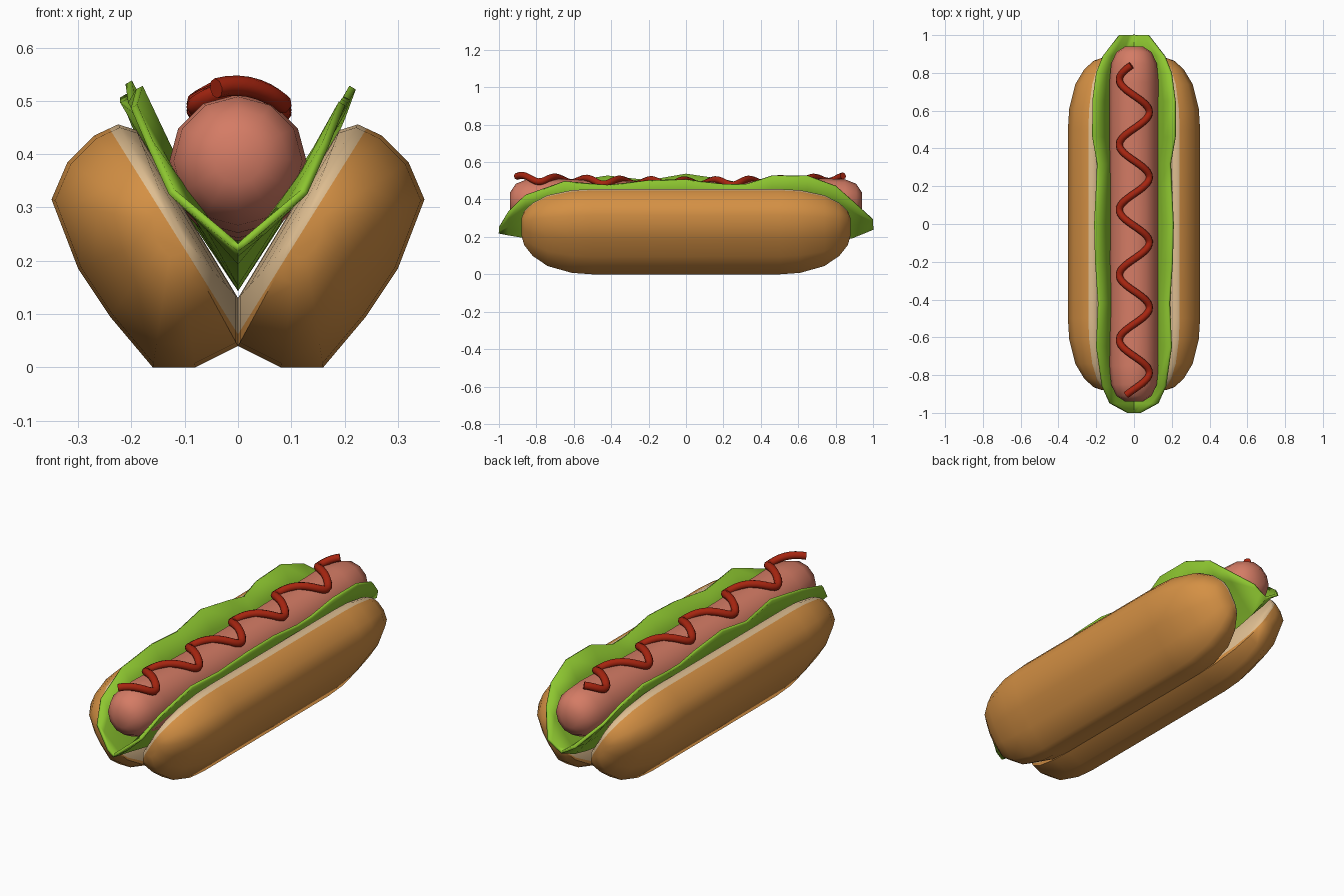
import bpy, bmesh, math
from mathutils import Vector

if "Cube" in bpy.data.objects:
    bpy.data.objects.remove(bpy.data.objects["Cube"])


def material(name, rgb):
    m = bpy.data.materials.new(name)
    m.diffuse_color = (*rgb, 1)
    m.use_nodes = True
    m.node_tree.nodes["Principled BSDF"].inputs["Base Color"].default_value = m.diffuse_color
    return m


CRUST = material("bun crust", (0.66, 0.28, 0.058))
CRUMB = material("bun crumb", (0.73, 0.51, 0.28))
GREEN = material("lettuce green", (0.27, 0.57, 0.03))
MEAT = material("sausage pink", (0.66, 0.20, 0.13))
RED = material("ketchup red", (0.38, 0.018, 0.005))


def loft(rings, closed=True):
    """Skin a list of point rings; closed rings also get end caps."""
    bm = bmesh.new()
    vs = [[bm.verts.new(p) for p in r] for r in rings]
    n = len(rings[0])
    for a, b in zip(vs, vs[1:]):
        for i in range(n if closed else n - 1):
            j = (i + 1) % n
            bm.faces.new((a[i], a[j], b[j], b[i]))
    if closed:
        bm.faces.new(vs[0])
        bm.faces.new(vs[-1])
    bmesh.ops.recalc_face_normals(bm, faces=bm.faces)
    return bm


def make(name, bm, mats, angle=50):
    me = bpy.data.meshes.new(name)
    bm.to_mesh(me)
    bm.free()
    for m in mats:
        me.materials.append(m)
    ob = bpy.data.objects.new(name, me)
    bpy.context.collection.objects.link(ob)
    smooth(ob, angle)
    return ob


def smooth(ob, angle):
    bpy.ops.object.select_all(action='DESELECT')
    ob.select_set(True)
    bpy.context.view_layer.objects.active = ob
    bpy.ops.object.shade_smooth_by_angle(angle=math.radians(angle))


def both_ends(stations):
    return [(-y, s) for y, s in reversed(stations)] + stations


# bun halves: lofted half-loaf, crumb colour near the sloping cut face
section = [(0, .13), (.19, .445), (.225, .456), (.27, .435), (.32, .385), (.35, .315),
           (.30, .185), (.24, .095), (.16, 0), (.08, 0), (0, .04)]
bun_ends = both_ends([(.5, 1), (.61, .97), (.74, .83), (.82, .62), (.865, .4), (.88, .2)])
cx, cz = .12, .26
cut_no = Vector((1.6, 0, -1)).normalized()
cut_co = Vector((0, 0, .13))
for side, name in ((1, "bun_right"), (-1, "bun_left")):
    bm = loft([[(cx + (x - cx) * s, y, cz + (z - cz) * s) for x, z in section]
               for y, s in bun_ends])
    bmesh.ops.bisect_plane(bm, geom=bm.verts[:] + bm.edges[:] + bm.faces[:],
                           plane_co=cut_co + cut_no * .036, plane_no=cut_no)
    for f in bm.faces:
        f.material_index = int((f.calc_center_median() - cut_co).dot(cut_no) < .036)
    for v in bm.verts:
        v.co.x *= side
    bmesh.ops.recalc_face_normals(bm, faces=bm.faces)
    make(name, bm, [CRUST, CRUMB])


# sausage: slightly curved capsule
R = .13


def axis_z(y):
    return .365 + .025 * (y / .9) ** 2


stations = both_ends([(.25, 1), (.5, 1), (.75, 1), (.85, .93), (.91, .72), (.94, .36)])
bm = loft([[(R * s * math.cos(a), y, axis_z(y) + R * s * math.sin(a))
            for a in (math.tau * k / 12 for k in range(12))] for y, s in stations])
make("sausage", bm, [MEAT], 60)

# lettuce: V-shaped leaf with uneven rims (y, keel height, half width, right rim, left rim)
leaf = [(-1, .225, .03, .25, .25), (-.95, .215, .125, .33, .33), (-.86, .20, .165, .42, .42),
        (-.65, .16, .195, .495, .49), (-.42, .15, .185, .475, .525), (-.2, .15, .20, .50, .50),
        (0, .15, .205, .505, .535), (.2, .15, .195, .48, .505), (.32, .15, .19, .48, .48),
        (.46, .15, .215, .525, .50), (.65, .16, .215, .525, .51), (.8, .18, .195, .47, .46),
        (.89, .20, .16, .39, .39), (1, .245, .075, .29, .29)]
rows = []
for y, zb, w, zr, zl in leaf:
    row = []
    for t in (-1, -.75, -.4, 0, .4, .75, 1):
        top = zr if t > 0 else zl
        row.append((w * t, y, zb + (top - zb) * abs(t) ** 1.05))
    rows.append(row)
lettuce = make("lettuce", loft(rows, closed=False), [GREEN], 40)
mod = lettuce.modifiers.new("thickness", 'SOLIDIFY')
mod.thickness = .014
mod.offset = 0

# ketchup: round bead zigzagging over the sausage
cu = bpy.data.curves.new("ketchup", 'CURVE')
cu.dimensions = '3D'
cu.bevel_depth = .019
cu.bevel_resolution = 2
cu.use_fill_caps = True
sp = cu.splines.new('POLY')
N = 120
sp.points.add(N)
for i, p in enumerate(sp.points):
    y = -.905 + 1.745 * i / N
    x = .002 - .08 * math.cos(math.tau * (y - .42) / .345)
    p.co = (x, y, axis_z(y) + math.sqrt(R * R - x * x) + .01, 1)
cu.materials.append(RED)
ketchup = bpy.data.objects.new("ketchup", cu)
bpy.context.collection.objects.link(ketchup)
bpy.ops.object.select_all(action='DESELECT')
ketchup.select_set(True)
bpy.context.view_layer.objects.active = ketchup
bpy.ops.object.convert(target='MESH')
smooth(bpy.context.view_layer.objects.active, 60)
